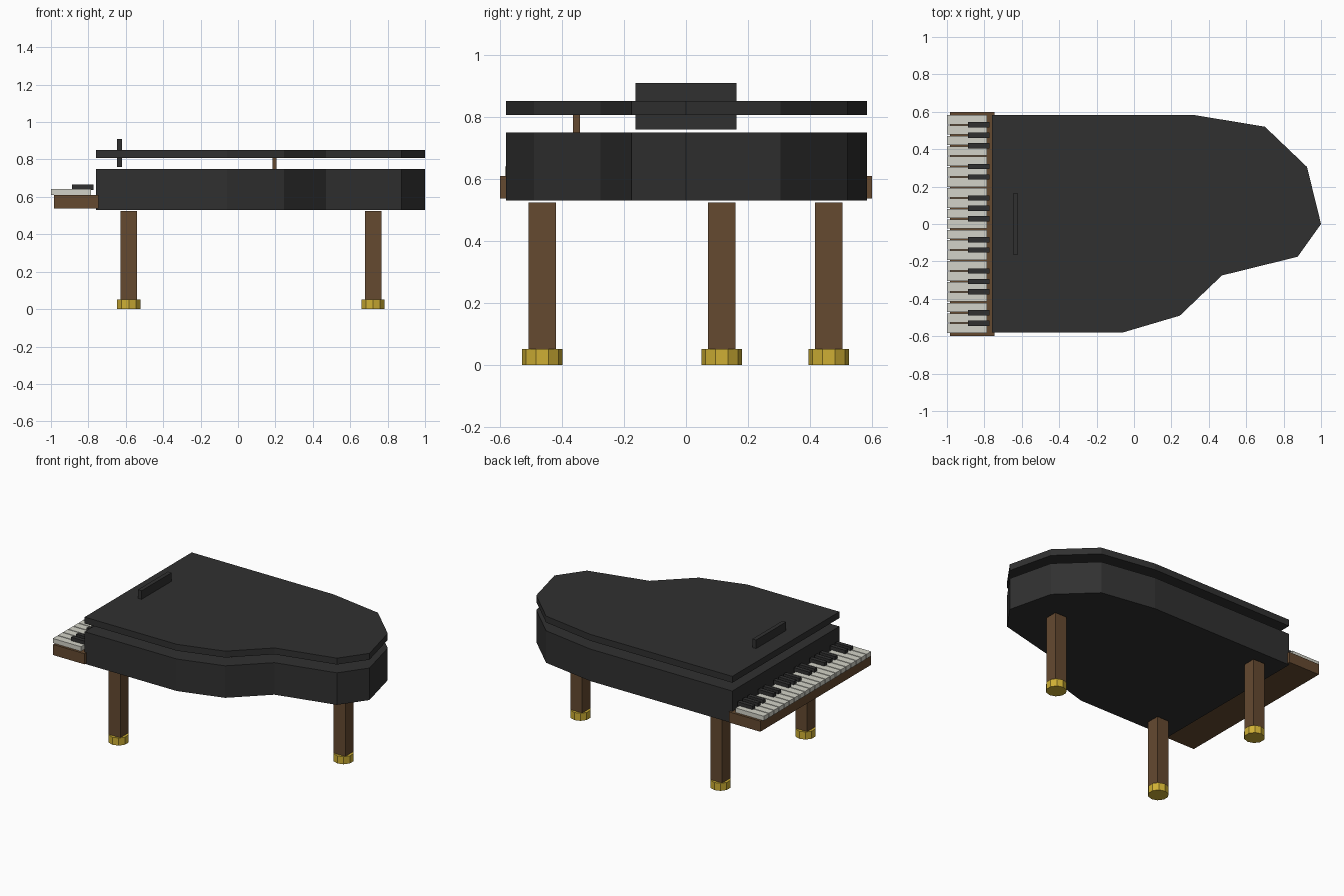
import bpy, bmesh, math

if "Cube" in bpy.data.objects:
    bpy.data.objects.remove(bpy.data.objects["Cube"])


def material(name, rgb):
    m = bpy.data.materials.new(name)
    m.diffuse_color = (*rgb, 1)
    m.use_nodes = True
    m.node_tree.nodes["Principled BSDF"].inputs["Base Color"].default_value = m.diffuse_color
    return m


BLACK = material("black lacquer", (0.03, 0.03, 0.03))
WOOD = material("brown wood", (0.13, 0.068, 0.03))
IVORY = material("ivory", (0.65, 0.65, 0.58))
BRASS = material("brass", (0.62, 0.43, 0.035))


def finish(name, bm, mat):
    bmesh.ops.recalc_face_normals(bm, faces=bm.faces)
    mesh = bpy.data.meshes.new(name)
    bm.to_mesh(mesh)
    bm.free()
    mesh.materials.append(mat)
    ob = bpy.data.objects.new(name, mesh)
    bpy.context.collection.objects.link(ob)
    return ob


def prism(name, outline, z0, z1, mat):
    """Extrude a flat outline from z0 up to z1."""
    bm = bmesh.new()
    face = bm.faces.new([bm.verts.new((x, y, z0)) for x, y in outline])
    up = bmesh.ops.extrude_face_region(bm, geom=[face])["geom"]
    verts = [v for v in up if isinstance(v, bmesh.types.BMVert)]
    bmesh.ops.translate(bm, verts=verts, vec=(0, 0, z1 - z0))
    return finish(name, bm, mat)


def box(name, x0, x1, y0, y1, z0, z1, mat):
    return prism(name, [(x0, y0), (x1, y0), (x1, y1), (x0, y1)], z0, z1, mat)


# Case and lid share the curved grand outline
OUTLINE = [(-0.76, -0.58), (-0.06, -0.58), (0.245, -0.49), (0.47, -0.275),
           (0.875, -0.175), (1.0, 0.0), (0.925, 0.305), (0.70, 0.52),
           (0.32, 0.583), (-0.76, 0.583)]
prism("case", OUTLINE, 0.53, 0.75, BLACK)
prism("lid", OUTLINE, 0.807, 0.851, BLACK)

# Lid prop and music desk
box("lid_prop", 0.184, 0.207, -0.364, -0.341, 0.75, 0.808, WOOD)
box("music_desk", -0.647, -0.619, -0.163, 0.163, 0.76, 0.91, BLACK)

# Keyboard: 21 white keys, black keys in groups of three and two
box("key_bed", -0.985, -0.747, -0.60, 0.60, 0.537, 0.61, WOOD)
PITCH = 1.172 / 21
for k in range(21):
    y = 0.586 - k * PITCH
    box(f"white_key_{k + 1}", -1.0, -0.786, y - PITCH + 0.003, y - 0.003,
        0.61, 0.641, IVORY)
    if k % 7 not in (0, 4):
        box(f"black_key_{k}", -0.888, -0.772, y - 0.014, y + 0.014,
            0.636, 0.665, BLACK)

# Three legs on brass casters
LEGS = {"front_right": (-0.584, -0.463), "front_left": (-0.584, 0.46),
        "back": (0.722, 0.115)}
for side, (x, y) in LEGS.items():
    box(f"{side}_leg", x - 0.044, x + 0.044, y - 0.044, y + 0.044,
        0.045, 0.524, WOOD)
    ring = [(x + 0.065 * math.sin(a), y + 0.065 * math.cos(a))
            for a in (math.tau * i / 10 for i in range(10))]
    prism(f"{side}_caster", ring, 0.0, 0.052, BRASS)
